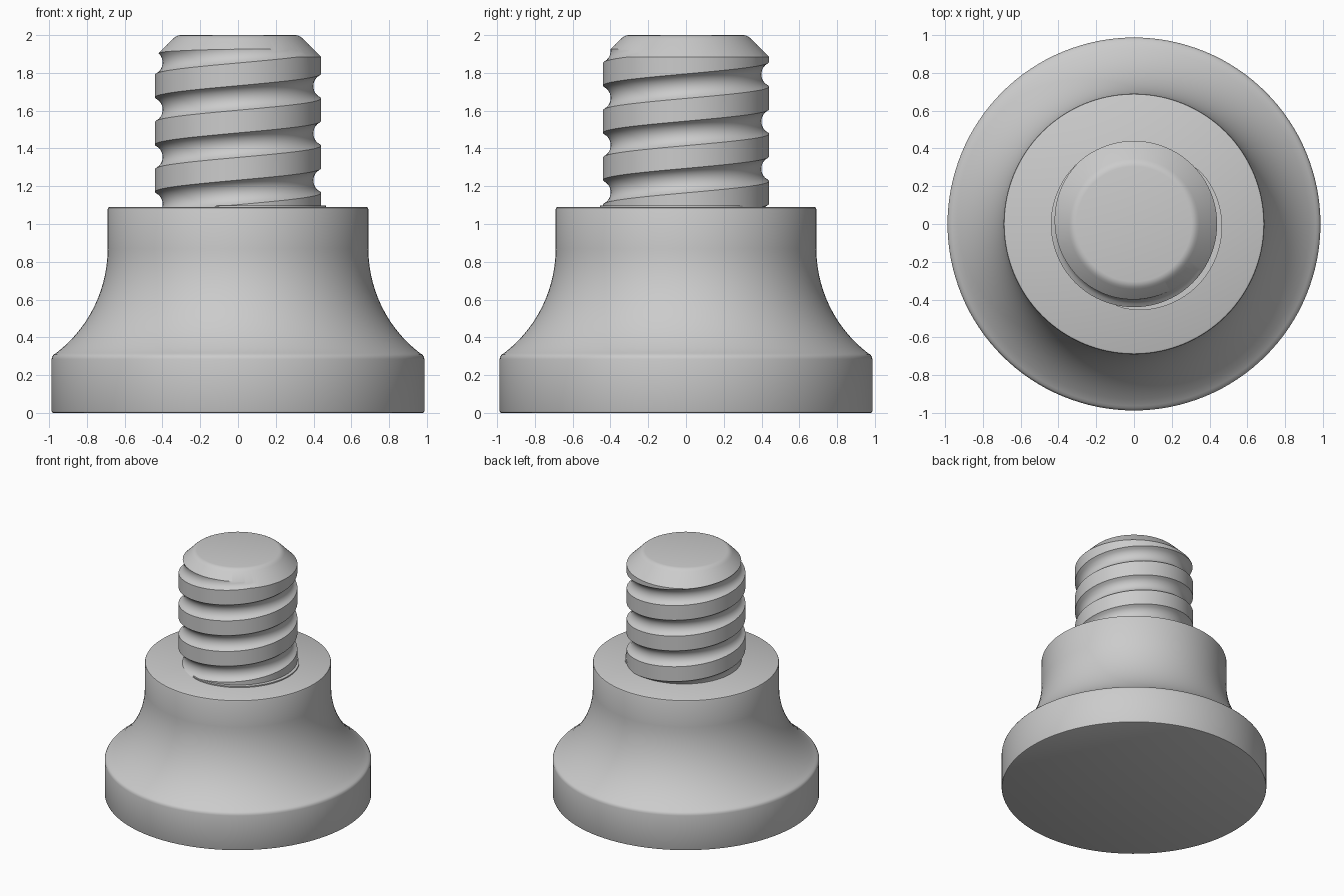
import bpy, bmesh, math

if "Cube" in bpy.data.objects:
    bpy.data.objects.remove(bpy.data.objects["Cube"], do_unlink=True)

GREY = (0.6, 0.6, 0.6, 1.0)
mat = bpy.data.materials.new("plain_grey")
mat.use_nodes = True
mat.diffuse_color = GREY
mat.node_tree.nodes["Principled BSDF"].inputs["Base Color"].default_value = GREY


def finish(name, bm):
    """Turn a bmesh into a coloured object."""
    bmesh.ops.recalc_face_normals(bm, faces=bm.faces)
    mesh = bpy.data.meshes.new(name)
    bm.to_mesh(mesh)
    bm.free()
    mesh.materials.append(mat)
    ob = bpy.data.objects.new(name, mesh)
    bpy.context.collection.objects.link(ob)
    return ob


def select(ob):
    bpy.ops.object.select_all(action='DESELECT')
    ob.select_set(True)
    bpy.context.view_layer.objects.active = ob


def smooth(ob):
    select(ob)
    bpy.ops.object.shade_smooth_by_angle(angle=math.radians(30))


def lathe(name, profile, steps=128):
    """Revolve (radius, z) points around the z axis."""
    bm = bmesh.new()
    verts = [bm.verts.new((r, 0, z)) for r, z in profile]
    edges = [bm.edges.new(pair) for pair in zip(verts, verts[1:])]
    bmesh.ops.spin(bm, geom=verts + edges, cent=(0, 0, 0), axis=(0, 0, 1),
                   angle=math.tau, steps=steps)
    bmesh.ops.remove_doubles(bm, verts=bm.verts, dist=1e-5)
    return finish(name, bm)


# Flared base: straight foot, concave flare, straight collar
FLARE_R, COLLAR_R, COLLAR_Z = 0.698, 0.69, 0.87
flare = []
for i in range(15):
    a = math.radians(52.5) * (1 - i / 14)
    flare.append((COLLAR_R + FLARE_R * (1 - math.cos(a)),
                  COLLAR_Z - FLARE_R * math.sin(a)))
base = lathe("flared_base", [
    (0, 0), (0.977, 0), (0.984, 0.003), (0.987, 0.01),
    (0.987, 0.285), (0.984, 0.298), (0.976, 0.309)] + flare +
    [(0.69, 1.078), (0.687, 1.086), (0.679, 1.09), (0, 1.09)])
smooth(base)

# Threaded stud: a ridge and round groove swept along a helix
PITCH, OUTER, HALF, DEPTH = 0.25, 0.44, 0.065, 0.041
START, TURNS, COLS = 0.73, 6, 96
arc_r = (HALF ** 2 + DEPTH ** 2) / (2 * DEPTH)
thread = []
for i in range(11):
    dz = HALF * (i / 5 - 1)
    thread.append((dz, OUTER - DEPTH + arc_r - math.sqrt(arc_r ** 2 - dz ** 2)))
thread.append((PITCH / 2, OUTER))
n = len(thread)
rows = n * TURNS + 1

bm = bmesh.new()
grid = {}
for j in range(COLS):
    a = math.tau * j / COLS
    for k in range(rows + (n if j == 0 else 0)):
        dz, r = thread[k % n]
        z = START + PITCH * (k // n + j / COLS) + dz
        grid[k, j] = bm.verts.new((r * math.cos(a), r * math.sin(a), z))


def point(k, j):
    return grid[k + n, 0] if j == COLS else grid[k, j]


for j in range(COLS):
    for k in range(rows - 1):
        bm.faces.new((point(k, j), point(k, j + 1),
                      point(k + 1, j + 1), point(k + 1, j)))
# Close both ends of the helix with fans
rim = [e for e in bm.edges if e.is_boundary]
low = bm.verts.new((0, 0, 0.85))
high = bm.verts.new((0, 0, 2.3))
for e in rim:
    tip = low if e.verts[0].co.z < 1.5 else high
    bm.faces.new((e.verts[0], e.verts[1], tip))
stud = finish("threaded_stud", bm)

# Trim the stud to its height and chamfer its tip
trim = lathe("stud_trim", [(0, 1.05), (0.5, 1.05), (0.5, 1.825), (0.345, 1.98),
                           (0.333, 1.99), (0.32, 1.997), (0.305, 2.0), (0, 2.0)])
trim.hide_render = True
cut = stud.modifiers.new("trim", 'BOOLEAN')
cut.operation = 'INTERSECT'
cut.solver = 'EXACT'
cut.object = trim
select(stud)
bpy.ops.object.modifier_apply(modifier=cut.name)
bpy.data.objects.remove(trim, do_unlink=True)
smooth(stud)

# Thin crescent where the thread runs out onto the collar
bm = bmesh.new()
inner, outer = [], []
for i in range(37):
    t = i / 36
    a = math.radians(-105 + 150 * t)
    r = 0.435 + 0.035 * math.sqrt(max(0, math.sin(math.pi * t)))
    inner.append(bm.verts.new((0.39 * math.cos(a), 0.39 * math.sin(a), 1.085)))
    outer.append(bm.verts.new((r * math.cos(a), r * math.sin(a), 1.085)))
for i in range(36):
    bm.faces.new((inner[i], outer[i], outer[i + 1], inner[i + 1]))
top = bmesh.ops.extrude_face_region(bm, geom=bm.faces[:])
bmesh.ops.translate(bm, vec=(0, 0, 0.014),
                    verts=[v for v in top["geom"] if isinstance(v, bmesh.types.BMVert)])
smooth(finish("thread_runout", bm))
